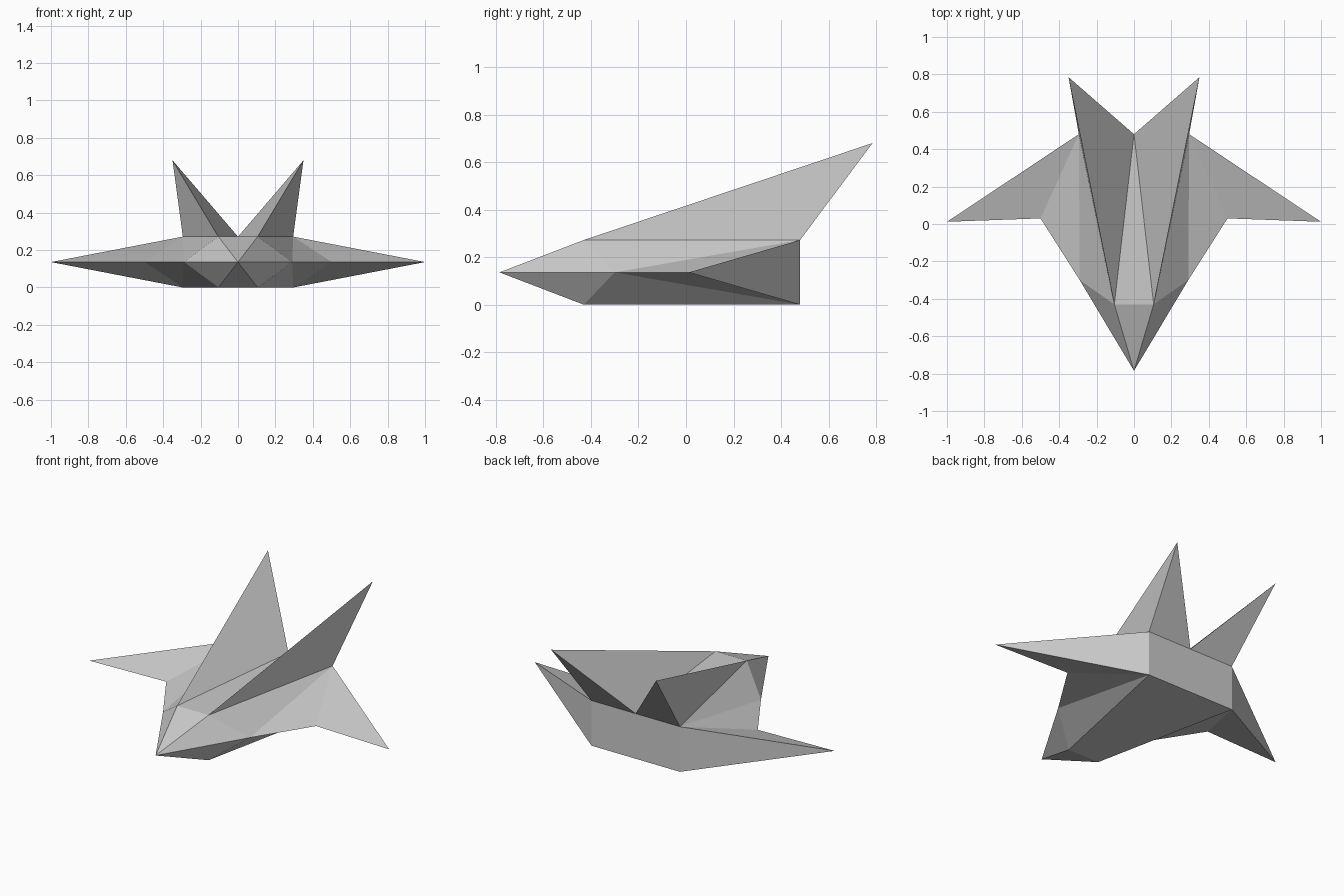
import bpy
import bmesh

if "Cube" in bpy.data.objects:
    bpy.data.objects.remove(bpy.data.objects["Cube"])

MID, TOP = 0.136, 0.272   # waistline and deck heights

# Key points of the right half; lower-case twins lie on the underside
P = {
    "N": (0, -0.785, MID),     # nose
    "D": (0, -0.43, TOP),      # deck front, centre
    "T": (0.105, -0.43, TOP),  # deck front corner
    "M": (0.29, -0.30, MID),   # waist corner
    "R": (0.50, 0.03, MID),    # wing root, leading side
    "W": (1.0, 0.012, MID),    # wing tip
    "C": (0.295, 0.48, TOP),   # rear corner
    "A": (0, 0.48, TOP),       # rear centre
    "F": (0.35, 0.785, 0.68),  # fin tip
}
for k in "DTCA":
    P[k.lower()] = (P[k][0], P[k][1], 0)


def underside(face):
    """Mirror a face in the waist plane, with reversed winding."""
    return "".join(k.lower() if k in "DTCA" else k for k in reversed(face))


def shell(name, faces):
    """Build the right half of a part and mirror it across x = 0."""
    bm = bmesh.new()
    verts = {}
    for face in faces:
        for k in face:
            if k not in verts:
                verts[k] = bm.verts.new(P[k])
        bm.faces.new([verts[k] for k in face])
    me = bpy.data.meshes.new(name)
    bm.to_mesh(me)
    bm.free()
    ob = bpy.data.objects.new(name, me)
    bpy.context.collection.objects.link(ob)
    mod = ob.modifiers.new("Mirror", 'MIRROR')
    mod.use_axis = (True, False, False)
    return ob


# Hull: nose and flank facets above and below, deck, belly, flat stern
flanks = ["NTD", "NMT", "TMC", "MRC"]
shell("hull", flanks + [underside(f) for f in flanks]
      + ["DTA", "actd", "ACca"])

# Wings: upper and lower skins closed by a rear face
shell("wings", ["RWC", underside("RWC"), "WcC"])

# Tail fins: three-sided spikes swept back from the deck
shell("tail_fins", ["TFA", "TCF", "CAF"])
